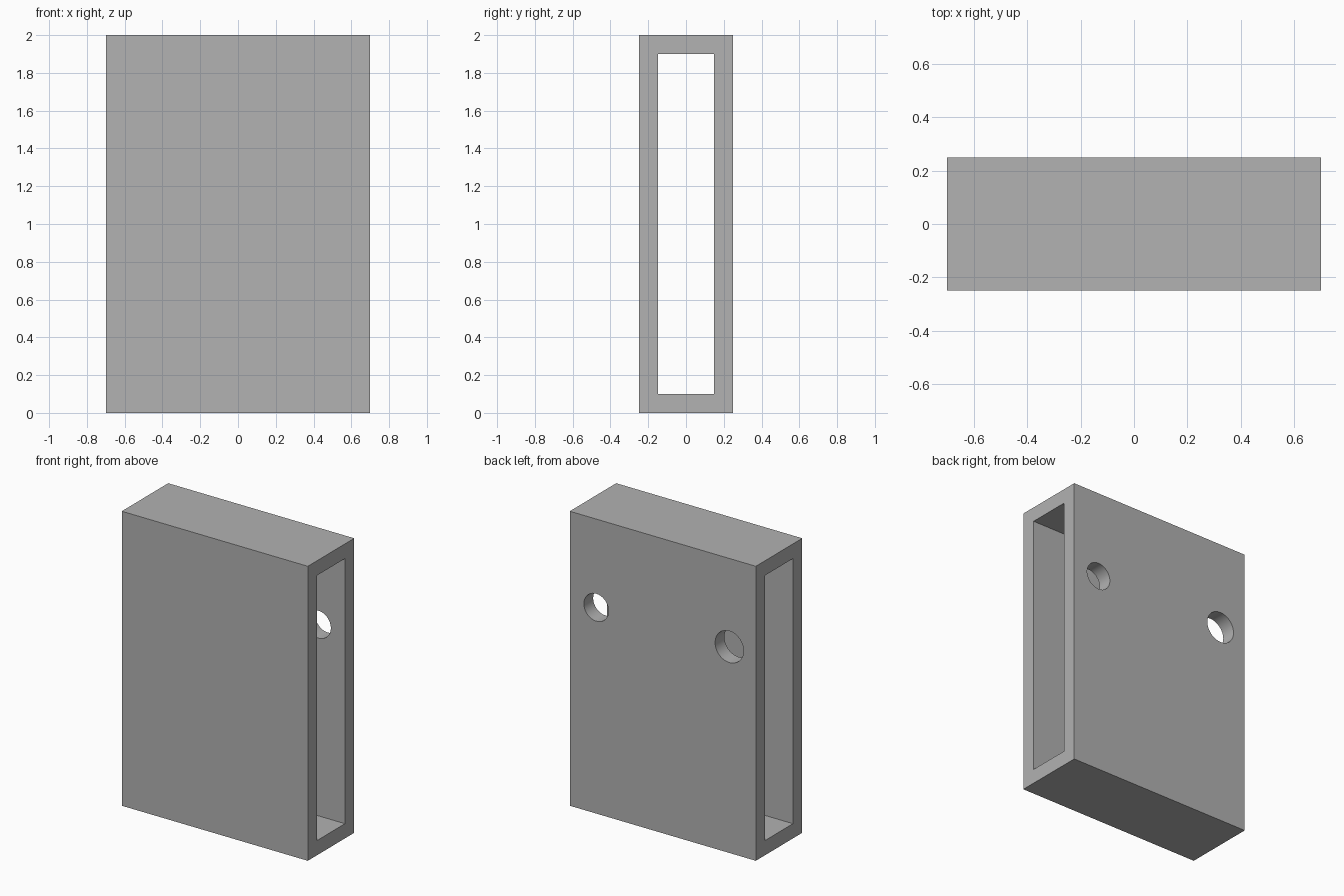
import bpy
import math

WIDTH, DEPTH, HEIGHT, WALL = 1.398, 0.498, 2.0, 0.1

cube = bpy.data.objects.get("Cube")
if cube:
    bpy.data.objects.remove(cube, do_unlink=True)

grey = bpy.data.materials.new("plain_grey")
grey.use_nodes = True
colour = (0.445, 0.445, 0.445, 1)
grey.diffuse_color = colour
grey.node_tree.nodes["Principled BSDF"].inputs["Base Color"].default_value = colour


def box(name, size):
    bpy.ops.mesh.primitive_cube_add(size=1, location=(0, 0, HEIGHT / 2))
    ob = bpy.context.object
    ob.name = name
    ob.scale = size
    bpy.ops.object.transform_apply(location=False, rotation=False, scale=True)
    ob.data.materials.append(grey)
    return ob


def cut(target, cutter):
    """Subtract the cutter from the target, then discard the cutter."""
    cutter.hide_render = True
    mod = target.modifiers.new("cut", "BOOLEAN")
    mod.operation = "DIFFERENCE"
    mod.solver = "EXACT"
    mod.object = cutter
    bpy.context.view_layer.objects.active = target
    bpy.ops.object.modifier_apply(modifier=mod.name)
    bpy.data.objects.remove(cutter, do_unlink=True)


# Rectangular sleeve, open at both sides
sleeve = box("sleeve", (WIDTH, DEPTH, HEIGHT))
cut(sleeve, box("channel_cutter", (WIDTH + 0.2, DEPTH - 2 * WALL, HEIGHT - 2 * WALL)))

# Two round mounting holes through the back wall only
for x, radius in ((0.5, 0.093), (-0.5, 0.107)):
    bpy.ops.mesh.primitive_cylinder_add(
        vertices=64, radius=radius, depth=2 * WALL,
        location=(x, DEPTH / 2 - WALL / 2, 1.4), rotation=(math.pi / 2, 0, 0))
    hole = bpy.context.object
    hole.name = "hole_cutter"
    hole.data.materials.append(grey)
    cut(sleeve, hole)

bpy.ops.object.select_all(action="DESELECT")
sleeve.select_set(True)
bpy.context.view_layer.objects.active = sleeve
bpy.ops.object.shade_smooth_by_angle(angle=math.radians(30))
